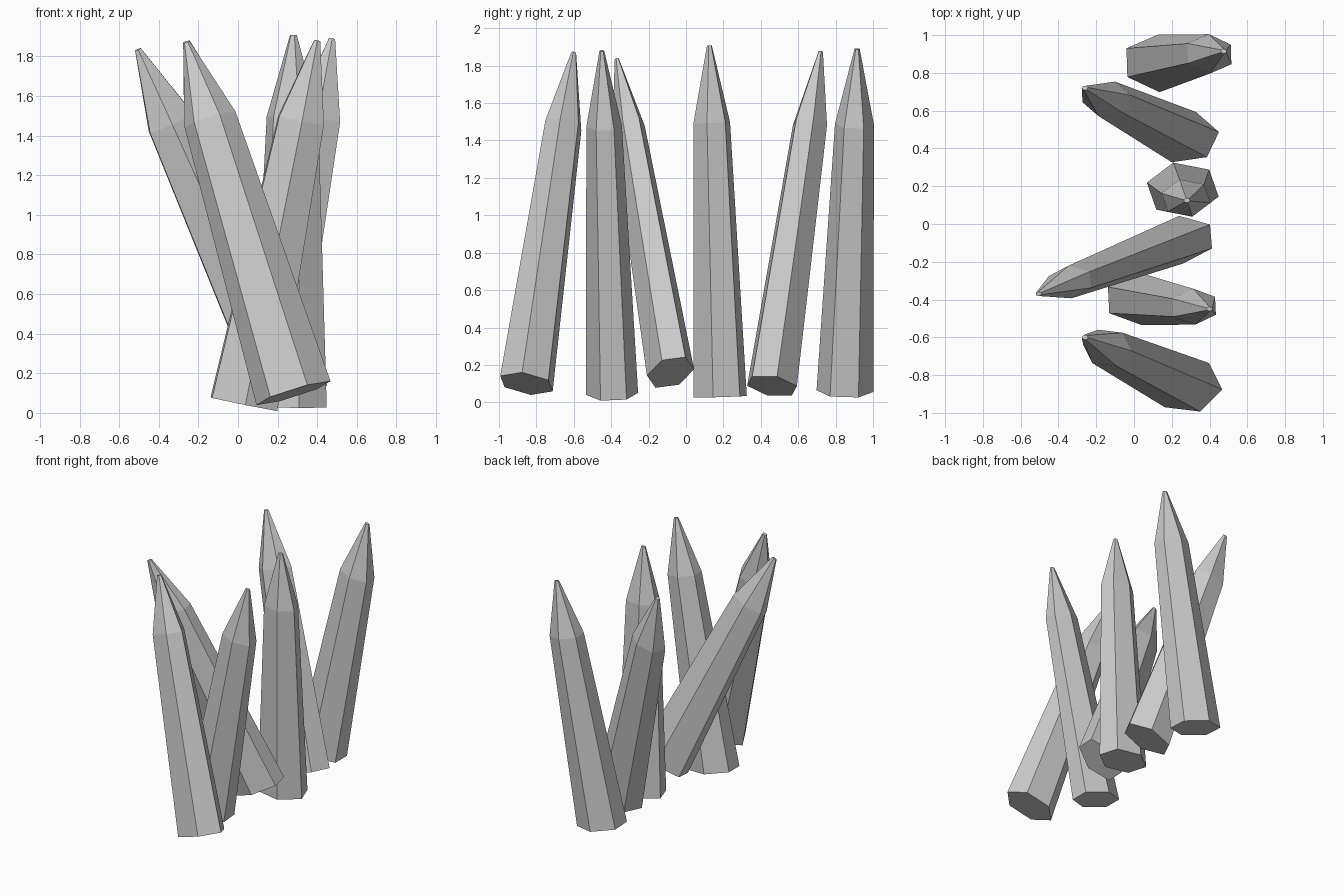
import bpy, bmesh
from mathutils import Vector

if "Cube" in bpy.data.objects:
    bpy.data.objects.remove(bpy.data.objects["Cube"])


def stake(name, base, tip, p, r):
    """Tapered six-sided stake; p and r are two horizontal corner offsets of the base."""
    base, tip = Vector(base), Vector(tip)
    axis = tip - base

    # tilt an offset so the cross-section stays square to the axis
    def square(o):
        return Vector((o[0], o[1], -(o[0] * axis.x + o[1] * axis.y) / axis.z))

    p, r = square(p), square(r)
    corners = [p, p + r, r, -p, -p - r, -r]
    bm = bmesh.new()
    # rings: base, shoulder, blunt tip (position along axis, size)
    rings = [[bm.verts.new(base + axis * t + c * s) for c in corners]
             for t, s in ((0, 1), (0.78, 0.685), (1, 0.09))]
    for low, high in zip(rings, rings[1:]):
        for i in range(6):
            j = (i + 1) % 6
            bm.faces.new((low[i], low[j], high[j], high[i]))
    bm.faces.new(rings[0])
    bm.faces.new(rings[-1])
    bmesh.ops.recalc_face_normals(bm, faces=bm.faces)
    mesh = bpy.data.meshes.new(name)
    bm.to_mesh(mesh)
    bm.free()
    bpy.context.collection.objects.link(bpy.data.objects.new(name, mesh))


# row of leaning stakes, front to back: base centre, tip, two corner offsets
stakes = [
    ((0.28, -0.853, 0.10), (-0.26, -0.60, 1.87), (0.117, 0.117), (0.07, -0.14)),
    ((0.03, -0.395, 0.045), (0.40, -0.45, 1.88), (-0.168, 0.062), (0.007, -0.139)),
    ((0.25, -0.083, 0.16), (-0.505, -0.37, 1.835), (0.152, 0.08), (0.011, -0.126)),
    ((0.258, 0.182, 0.03), (0.28, 0.125, 1.908), (-0.19, 0.037), (0.14, 0.106)),
    ((0.264, 0.46, 0.088), (-0.26, 0.72, 1.875), (0.186, 0.027), (-0.064, -0.133)),
    ((0.13, 0.85, 0.06), (0.475, 0.915, 1.89), (-0.17, 0.08), (0.005, -0.152)),
]
for i, args in enumerate(stakes, 1):
    stake(f"stake_{i}", *args)
